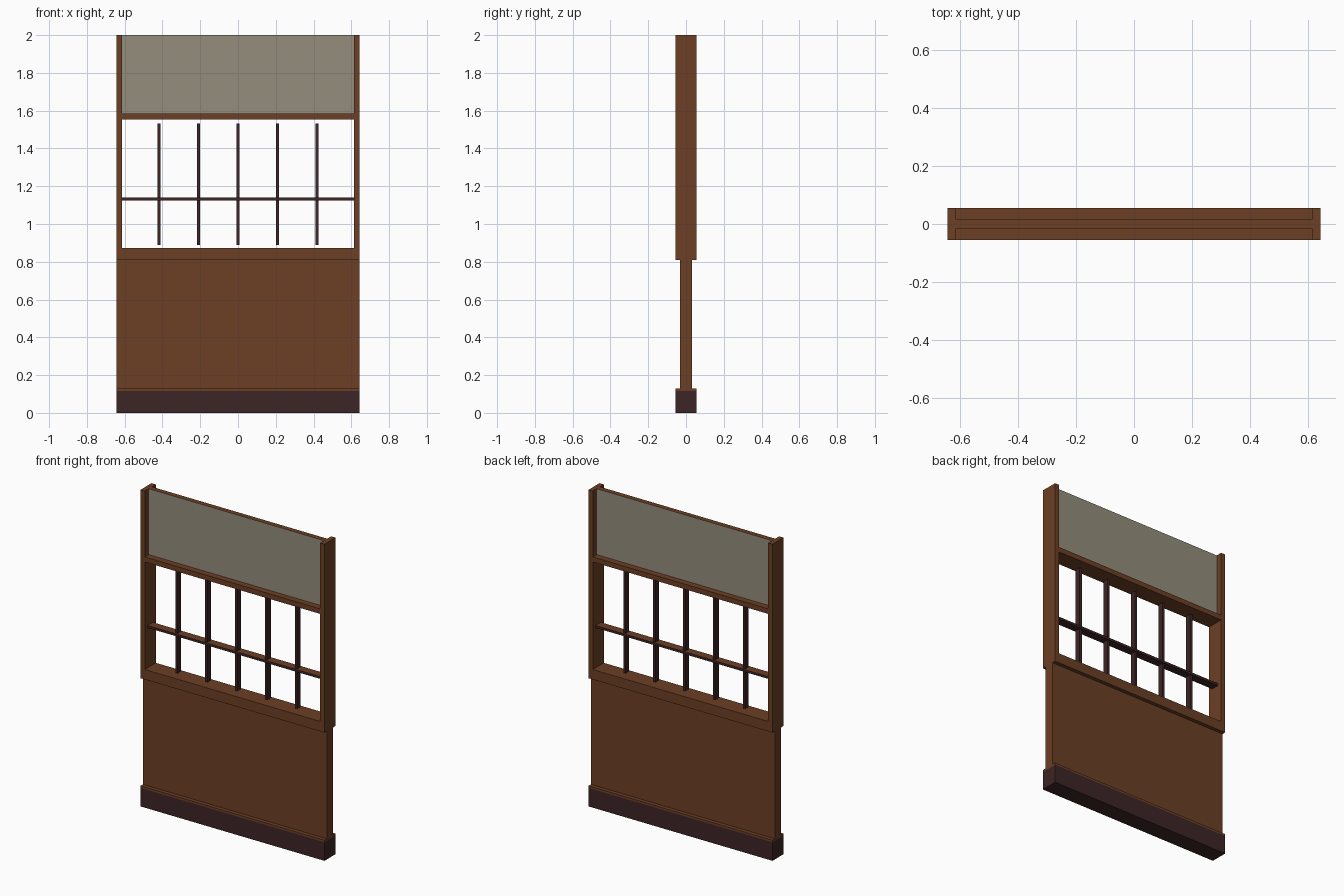
import bpy, bmesh

if "Cube" in bpy.data.objects:
    bpy.data.objects.remove(bpy.data.objects["Cube"])

def mat(name, rgb):
    m = bpy.data.materials.new(name)
    m.diffuse_color = (*rgb, 1)
    m.use_nodes = True
    m.node_tree.nodes["Principled BSDF"].inputs["Base Color"].default_value = m.diffuse_color
    return m

BROWN = mat("brown wood", (0.15, 0.05, 0.018))
DARK = mat("dark wood", (0.046, 0.018, 0.019))
GREY = mat("grey panel", (0.30, 0.27, 0.20))

def box(name, x, y, z, material, brown_rule=None):
    """Box from (min, max) ranges; faces matching brown_rule turn brown."""
    bm = bmesh.new()
    bmesh.ops.create_cube(bm, size=1)
    for v in bm.verts:
        v.co = [r[0] if c < 0 else r[1] for c, r in zip(v.co, (x, y, z))]
    bm.normal_update()
    me = bpy.data.meshes.new(name)
    for f in bm.faces:
        f.material_index = int(bool(brown_rule and brown_rule(f.normal)))
    bm.to_mesh(me)
    bm.free()
    me.materials.append(material)
    me.materials.append(BROWN)
    ob = bpy.data.objects.new(name, me)
    bpy.context.collection.objects.link(ob)
    return ob

W, D, IN = 0.643, 0.055, 0.613
full, inner, deep = (-W, W), (-IN, IN), (-D, D)
top_face = lambda n: n.z > 0.5

# skirting with brown cap, and lower wall panel
box("skirting", full, deep, (0, 0.117), DARK)
box("skirting_cap", full, deep, (0.117, 0.13), BROWN)
box("lower_panel", full, (-0.031, 0.031), (0.13, 0.81), BROWN)

# window frame
box("sill_rail", full, deep, (0.81, 0.873), BROWN)
box("post_left", (-W, -IN), deep, (0.873, 2), BROWN)
box("post_right", (IN, W), deep, (0.873, 2), BROWN)
box("head_rail", inner, deep, (1.552, 1.584), BROWN)

# upper grey panel with brown top edge
box("upper_panel", inner, (-0.016, 0.016), (1.584, 2), GREY, lambda n: abs(n.y) < 0.5)

# window bars
box("cross_bar", inner, (-0.026, 0.026), (1.125, 1.14), DARK, top_face)
for i in range(5):
    x = (i - 2) * 0.209
    box(f"upright_bar_{i + 1}", (x - 0.008, x + 0.008), (-0.018, 0.018),
        (0.888, 1.533), DARK)
